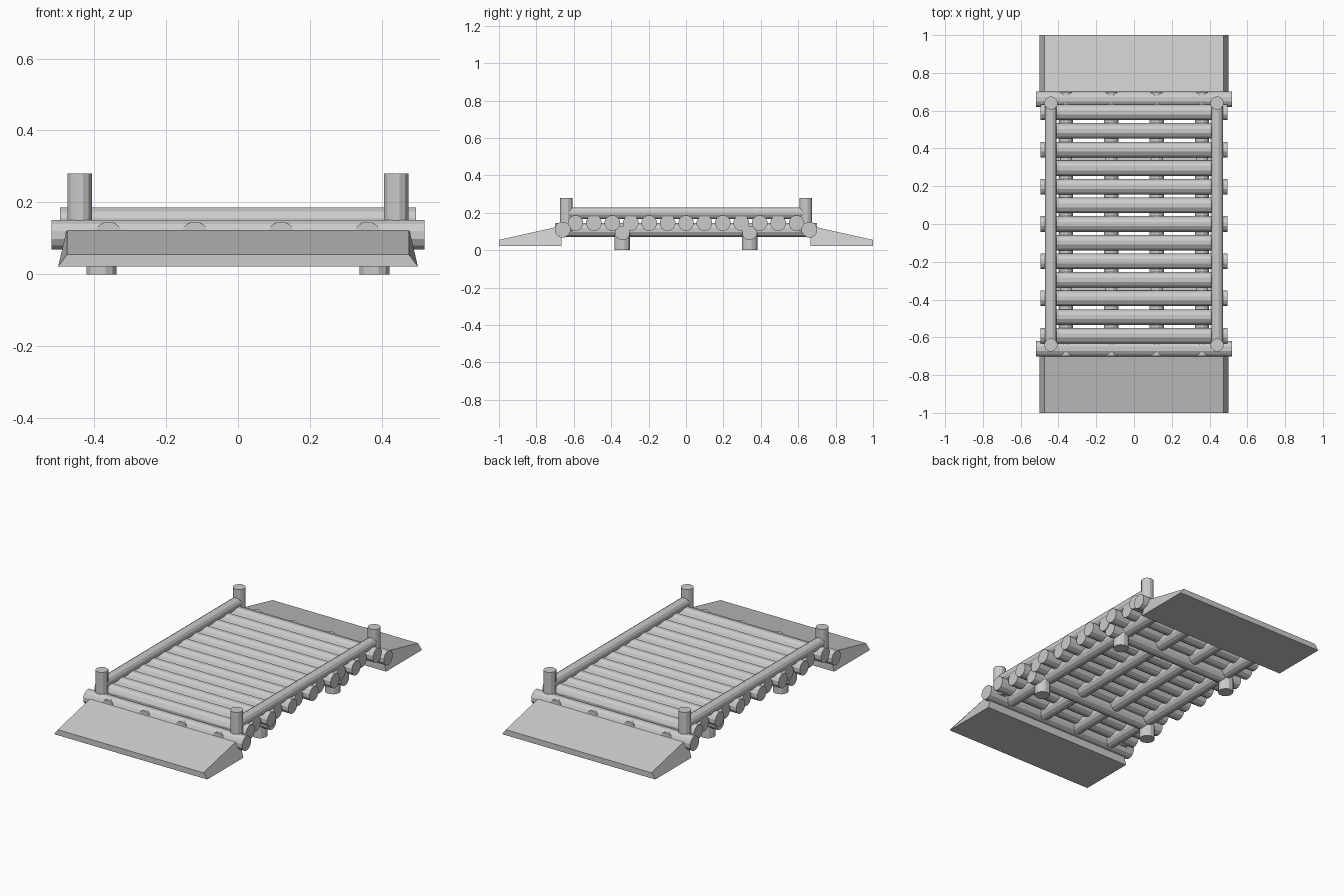
import bpy
import bmesh
import math
from mathutils import Matrix, Vector

cube = bpy.data.objects.get("Cube")
if cube:
    bpy.data.objects.remove(cube, do_unlink=True)

# One plain grey for everything
grey = bpy.data.materials.new("plain grey")
grey.use_nodes = True
colour = (0.6, 0.6, 0.6, 1)
grey.diffuse_color = colour
grey.node_tree.nodes["Principled BSDF"].inputs["Base Color"].default_value = colour


def add_object(name, bm):
    bmesh.ops.recalc_face_normals(bm, faces=bm.faces)
    mesh = bpy.data.meshes.new(name)
    bm.to_mesh(mesh)
    bm.free()
    mesh.materials.append(grey)
    obj = bpy.data.objects.new(name, mesh)
    bpy.context.collection.objects.link(obj)
    return obj


def log(name, start, end, radius, sides=12):
    """Flat-faced round log between two points."""
    a, b = Vector(start), Vector(end)
    turn = (b - a).to_track_quat('Z', 'Y').to_matrix().to_4x4()
    spin = Matrix.Rotation(math.pi / sides, 4, 'Z')
    bm = bmesh.new()
    bmesh.ops.create_cone(bm, cap_ends=True, segments=sides,
                          radius1=radius, radius2=radius, depth=(b - a).length,
                          matrix=Matrix.Translation((a + b) / 2) @ turn @ spin)
    return add_object(name, bm)


def ramp(name, side):
    """Sloping wedge whose flanks flare out towards the ground."""
    bm = bmesh.new()
    rings = []
    for x_sign in (-1, 1):
        ring = [bm.verts.new((x_sign * x, side * y, z)) for x, y, z in (
            (0.5, 1.0, 0.022), (0.475, 1.0, 0.055),
            (0.475, 0.665, 0.13), (0.5, 0.665, 0.022))]
        bm.faces.new(ring)
        rings.append(ring)
    for i in range(4):
        j = (i + 1) % 4
        bm.faces.new((rings[0][i], rings[0][j], rings[1][j], rings[1][i]))
    return add_object(name, bm)


# Deck logs, alternately long and short
for i in range(-6, 7):
    y = i * 0.0985
    half = 0.495 if i % 2 == 0 else 0.465
    log("deck_log", (-half, y, 0.145), (half, y, 0.145), 0.0425)

# Lengthwise stringers under the deck
for x in (-0.36, -0.12, 0.12, 0.36):
    log("stringer", (x, -0.7, 0.108), (x, 0.7, 0.108), 0.039)

# Parts repeated at both ends
for side, end in ((-1, "front"), (1, "back")):
    ramp(end + "_ramp", side)
    log(end + "_end_log", (-0.518, side * 0.66, 0.11), (0.518, side * 0.66, 0.11), 0.043)
    log(end + "_cross_beam", (-0.46, side * 0.34, 0.092), (0.46, side * 0.34, 0.092), 0.04)
    for x_sign, hand in ((-1, "right"), (1, "left")):
        x = x_sign * 0.44
        log(f"{end}_{hand}_post", (x, side * 0.64, 0.1), (x, side * 0.64, 0.28), 0.035)
        x = x_sign * 0.38
        log(f"{end}_{hand}_leg", (x, side * 0.34, 0), (x, side * 0.34, 0.09), 0.043)

# Side rails between the posts
for x_sign, hand in ((-1, "right"), (1, "left")):
    x = x_sign * 0.44
    log(hand + "_rail", (x, -0.64, 0.198), (x, 0.64, 0.198), 0.031)
